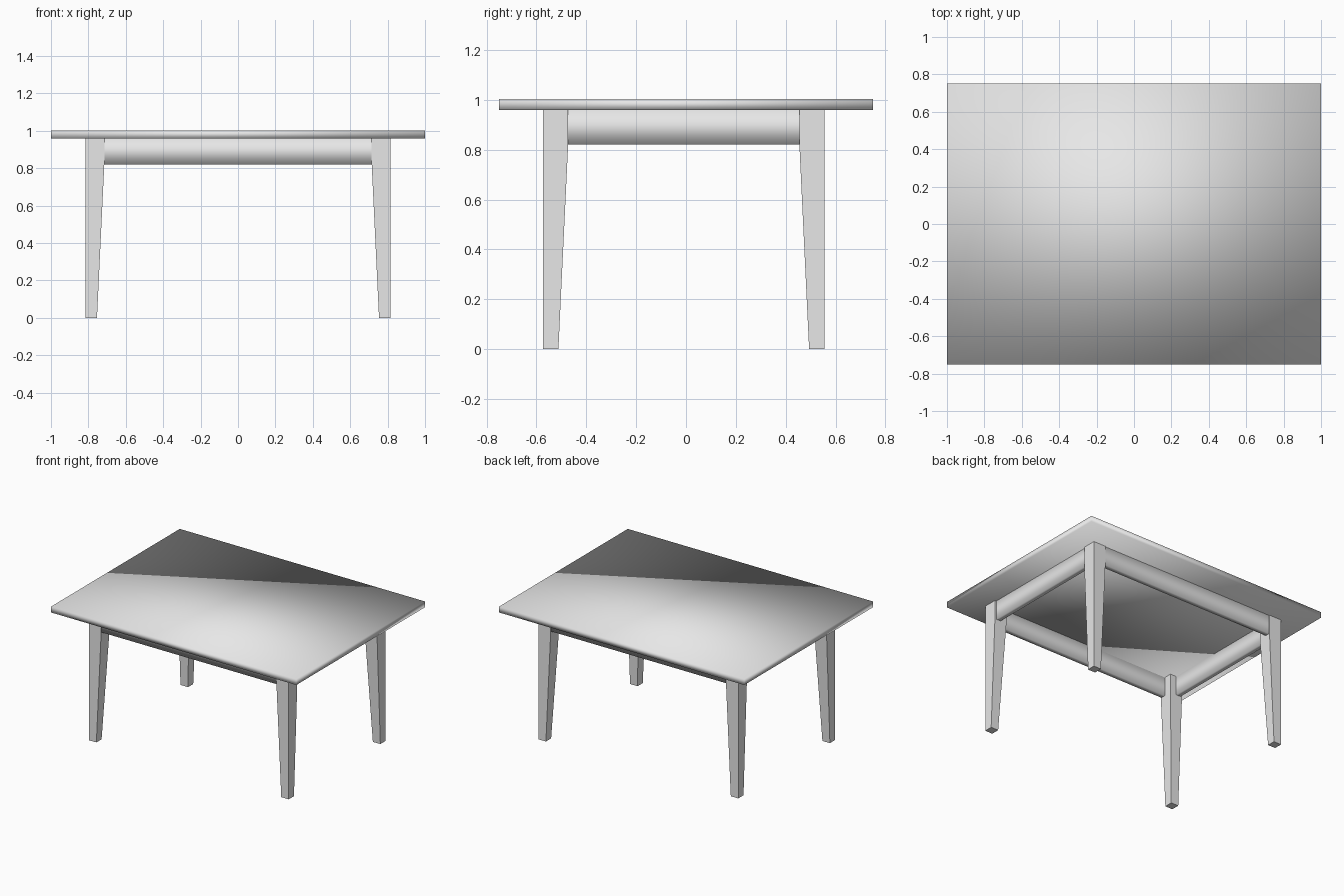
import bpy, bmesh

cube = bpy.data.objects.get("Cube")
if cube:
    bpy.data.objects.remove(cube, do_unlink=True)

mat = bpy.data.materials.new("light_grey")
mat.use_nodes = True
GREY = (0.8, 0.8, 0.8, 1.0)
mat.diffuse_color = GREY
mat.node_tree.nodes["Principled BSDF"].inputs["Base Color"].default_value = GREY


def loft(name, rings, caps=True, smooth=False):
    """Join matching rings of points with quads and optionally cap the ends."""
    bm = bmesh.new()
    loops = [[bm.verts.new(p) for p in ring] for ring in rings]
    for a, b in zip(loops, loops[1:]):
        for i in range(len(a)):
            j = (i + 1) % len(a)
            bm.faces.new((a[i], a[j], b[j], b[i]))
    if caps:
        bm.faces.new(loops[0][::-1])
        bm.faces.new(loops[-1])
    bmesh.ops.recalc_face_normals(bm, faces=bm.faces)
    for f in bm.faces:
        f.smooth = smooth
    mesh = bpy.data.meshes.new(name)
    bm.to_mesh(mesh)
    bm.free()
    mesh.materials.append(mat)
    obj = bpy.data.objects.new(name, mesh)
    bpy.context.collection.objects.link(obj)
    return obj


def rect(x0, x1, y0, y1, z):
    return [(x0, y0, z), (x1, y0, z), (x1, y1, z), (x0, y1, z)]


TOP_Z, UNDER_Z, APRON_Z = 1.003, 0.96, 0.82
LEG_X, LEG_Y, MID_Y = 0.815, 0.564, -0.009   # outer leg faces, frame centre
LEG_TOP, LEG_FOOT = 0.10, 0.061              # leg widths

# Table top, softly shaded across its edges
loft("table_top", [rect(-1, 1, -0.75, 0.75, z) for z in (UNDER_Z, TOP_Z)], smooth=True)

# Legs: square block at the top, inner faces tapering to the foot
for sx, side in ((1, "left"), (-1, "right")):
    for sy, end in ((-1, "front"), (1, "back")):
        rings = []
        for z, w in ((0, LEG_FOOT), (APRON_Z, LEG_TOP), (UNDER_Z, LEG_TOP)):
            rings.append(rect(sx * LEG_X, sx * (LEG_X - w),
                              MID_Y + sy * LEG_Y, MID_Y + sy * (LEG_Y - w), z))
        loft(f"{end}_{side}_leg", rings)

# Aprons: open-ended rails let into the legs
HALF_X = LEG_X - LEG_TOP + 0.01
HALF_Y = LEG_Y - LEG_TOP + 0.01
for s, end, side in ((-1, "front", "right"), (1, "back", "left")):
    y0, y1 = MID_Y + s * 0.523, MID_Y + s * 0.559
    loft(f"{end}_apron",
         [[(x, y0, APRON_Z), (x, y1, APRON_Z), (x, y1, UNDER_Z), (x, y0, UNDER_Z)]
          for x in (-HALF_X, HALF_X)], caps=False, smooth=True)
    x0, x1 = s * 0.765, s * 0.803
    loft(f"{side}_apron",
         [[(x0, y, APRON_Z), (x1, y, APRON_Z), (x1, y, UNDER_Z), (x0, y, UNDER_Z)]
          for y in (MID_Y - HALF_Y, MID_Y + HALF_Y)], caps=False, smooth=True)
